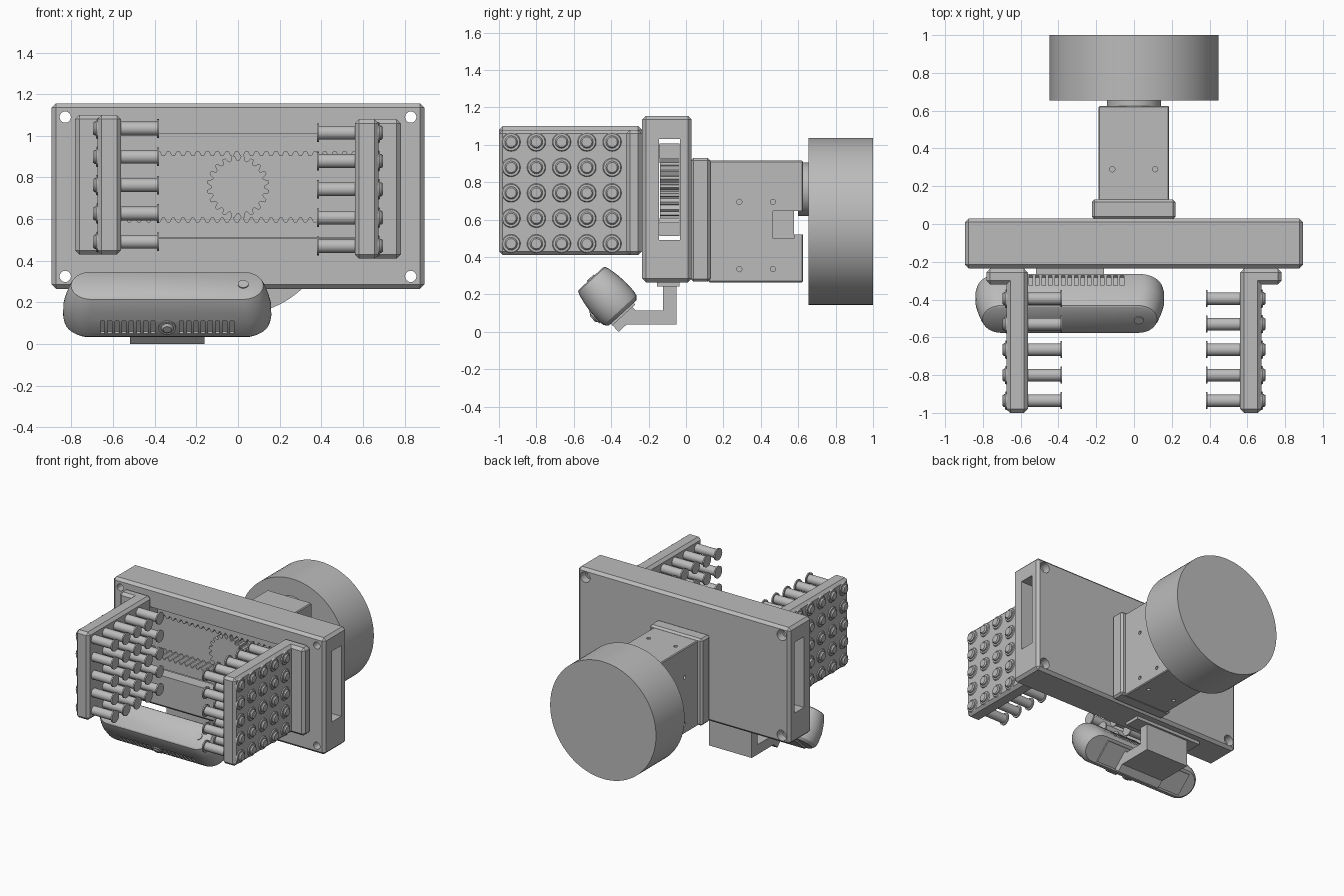
import bpy, bmesh, math
from mathutils import Matrix, Vector

if "Cube" in bpy.data.objects:
    bpy.data.objects.remove(bpy.data.objects["Cube"])

GREY = bpy.data.materials.new("plain_grey")
GREY.use_nodes = True
GREY.diffuse_color = (0.5, 0.5, 0.5, 1)
GREY.node_tree.nodes["Principled BSDF"].inputs["Base Color"].default_value = (0.5, 0.5, 0.5, 1)


def make(name, bm, matrix=None, smooth=False):
    bmesh.ops.recalc_face_normals(bm, faces=bm.faces)
    me = bpy.data.meshes.new(name)
    bm.to_mesh(me)
    bm.free()
    me.materials.append(GREY)
    ob = bpy.data.objects.new(name, me)
    bpy.context.scene.collection.objects.link(ob)
    if matrix:
        ob.matrix_world = matrix
    if smooth:
        smooth_object(ob)
    return ob


def smooth_object(ob, angle=35):
    bpy.ops.object.select_all(action='DESELECT')
    ob.select_set(True)
    bpy.context.view_layer.objects.active = ob
    bpy.ops.object.shade_smooth_by_angle(angle=math.radians(angle))


def add_box(bm, x, y, z, bevel=0):
    """Box from three (low, high) ranges, with optional chamfer."""
    size = [b - a for a, b in (x, y, z)]
    mid = [(a + b) / 2 for a, b in (x, y, z)]
    m = Matrix.Translation(mid) @ Matrix.Diagonal((*size, 1))
    verts = bmesh.ops.create_cube(bm, size=1, matrix=m)["verts"]
    if bevel:
        edges = list({e for v in verts for e in v.link_edges})
        bmesh.ops.bevel(bm, geom=edges, offset=bevel, segments=1, affect='EDGES')


def box(name, x, y, z, bevel=0, matrix=None):
    bm = bmesh.new()
    add_box(bm, x, y, z, bevel)
    return make(name, bm, matrix)


def add_cyl(bm, p0, p1, r, r2=None, seg=24):
    """Cylinder or cone between two points."""
    p0, p1 = Vector(p0), Vector(p1)
    d = p1 - p0
    m = Matrix.Translation((p0 + p1) / 2) @ d.to_track_quat('Z', 'Y').to_matrix().to_4x4()
    bmesh.ops.create_cone(bm, cap_ends=True, segments=seg, radius1=r,
                          radius2=r if r2 is None else r2, depth=d.length, matrix=m)


def prism(name, pts, y0, y1):
    """Extrude an (x, z) outline along y."""
    bm = bmesh.new()
    f = bm.faces.new([bm.verts.new((x, y0, z)) for x, z in pts])
    ext = bmesh.ops.extrude_face_region(bm, geom=[f])["geom"]
    bmesh.ops.translate(bm, vec=(0, y1 - y0, 0),
                        verts=[v for v in ext if isinstance(v, bmesh.types.BMVert)])
    return make(name, bm)


def cut(ob, bm, matrix=None):
    """Subtract the shapes in bm and discard the cutter."""
    cutter = make("cutter", bm, matrix)
    cutter.hide_render = True
    mod = ob.modifiers.new("cut", 'BOOLEAN')
    mod.operation, mod.solver, mod.object = 'DIFFERENCE', 'EXACT', cutter
    bpy.context.view_layer.update()
    me = bpy.data.meshes.new_from_object(ob.evaluated_get(bpy.context.evaluated_depsgraph_get()))
    ob.modifiers.clear()
    ob.data = me
    bpy.data.objects.remove(cutter)


# Gripper body with sliding channel, front window and corner bolt holes
body = box("gripper_body", (-.895, .895), (-.235, .03), (.265, 1.155), .02)
bm = bmesh.new()
add_box(bm, (-1, 1), (-.145, -.032), (.49, 1.03))
cut(body, bm)
bm = bmesh.new()
add_box(bm, (-.77, .77), (-.3, -.1), (.51, 1.01))
cut(body, bm)
bm = bmesh.new()
for x in (-.83, .83):
    for z in (.325, 1.09):
        add_cyl(bm, (x, -.3, z), (x, .1, z), .027)
cut(body, bm)
bm = bmesh.new()
for x in (-.83, .83):
    for z in (.325, 1.09):
        add_cyl(bm, (x, -.03, z), (x, .1, z), .04)
cut(body, bm)

# Rack and pinion drive inside the channel
PITCH, N = .047, 32
for name, base, root, tip in (("upper_rack", 1.008, .925, .902), ("lower_rack", .512, .585, .608)):
    pts = [(-N * PITCH / 2, base)]
    for i in range(N):
        x = (i - N / 2) * PITCH
        pts += [(x, root), (x + .012, tip), (x + .024, tip), (x + .036, root)]
    pts.append((N * PITCH / 2, root))
    pts.append((N * PITCH / 2, base))
    prism(name, pts, -.143, -.034)
pts = []
for i in range(20):
    for f, r in ((-.4, .127), (-.15, .15), (.15, .15), (.4, .127)):
        a = (i + .5 + f) * math.tau / 20
        pts.append((r * math.sin(a), .755 + r * math.cos(a)))
prism("pinion_gear", pts, -.14, -.036)

# Two jaws, each with a foot, a pad plate and a grid of pins
for side, label, top, rack_z in ((-1, "right", 1.10, (.93, 1.0)), (1, "left", 1.08, (.52, .58))):
    def span(a, b):
        return tuple(sorted((side * a, side * b)))
    zr = (top - .67, top)
    box(label + "_jaw_foot", span(.562, .782), (-.32, -.236), zr, .02)
    box(label + "_jaw_plate", span(.562, .675), (-1, -.25), zr, .02)
    box(label + "_jaw_link", span(.58, .76), (-.26, -.13), rack_z)
    bm = bmesh.new()
    for i in range(5):
        for j in range(5):
            y, z = -.935 + i * .135, top - .065 - j * .136
            for a, b, r, r2 in ((.38, .39, .045, .045), (.385, .58, .033, .033),
                                (.67, .682, .053, .046), (.675, .688, .034, .034),
                                (.688, .697, .034, .027)):
                add_cyl(bm, (side * a, y, z), (side * b, y, z), r, r2, 20)
    make(label + "_jaw_pins", bm, smooth=True)

# Rear neck, screw holes and cable notch
box("neck_flange", (-.223, .22), (.025, .13), (.268, .93), .014)
neck = box("neck_block", (-.188, .186), (.12, .625), (.265, .915), .006)
bm = bmesh.new()
for y in (.285, .465):
    for z in (.335, .695):
        for s in (-1, 1):
            add_cyl(bm, (s * .17, y, z), (s * .22, y, z), .014, seg=16)
for x in (-.115, .112):
    for z in (.265, .915):
        add_cyl(bm, (x, .29, z - .02), (x, .29, z + .02), .014, seg=16)
add_box(bm, (.1, .3), (.465, .577), (.5, .645))
add_box(bm, (-.3, .3), (.578, .7), (.52, .645))
cut(neck, bm)

# Round coupling and large rear drum
for name, y0, y1, z, r in (("coupling_disc", .6, .66, .762, .143), ("rear_drum", .655, 1.0, .59, .447)):
    bm = bmesh.new()
    add_cyl(bm, (0, y0, z), (0, y1, z), r, seg=96)
    make(name, bm, smooth=True)

# Tilted sensor: lofted stadium sections, local z points out of its flat face
TILT = Matrix.Translation((-.34, -.508, .285)) @ Matrix.Rotation(math.radians(42.5), 4, 'X')
bm = bmesh.new()
rings = []
for z, hu, hx in ((0, .088, .45), (-.006, .098, .462), (-.03, .107, .473), (-.08, .117, .488),
                  (-.13, .123, .499), (-.2, .124, .5), (-.23, .118, .494), (-.25, .1, .475)):
    ring = []
    for s in (1, -1):
        for k in range(17):
            a = math.pi * (k / 16 - .5)
            ring.append(bm.verts.new((s * (hx - hu + hu * math.cos(a)), s * hu * math.sin(a), z)))
    rings.append(ring)
for r0, r1 in zip(rings, rings[1:]):
    for k in range(len(r0)):
        n = (k + 1) % len(r0)
        bm.faces.new((r0[k], r0[n], r1[n], r1[k]))
bm.faces.new(rings[0])
bm.faces.new(rings[-1])
sensor = make("sensor_body", bm, TILT)

# Vent slots along both long sides
bm = bmesh.new()
for i in range(19):
    x = (i - 9) * .0345
    if abs(x) > .05:
        add_box(bm, (x - .01, x + .01), (-.2, -.108), (-.205, -.125))
    if abs(x) < .29:
        add_box(bm, (x - .01, x + .01), (.108, .2), (-.215, -.135))
cut(sensor, bm, TILT)
smooth_object(sensor, 30)

# Lens and button
bm = bmesh.new()
add_cyl(bm, (0, -.1, -.165), (0, -.13, -.165), .042)
add_cyl(bm, (0, -.13, -.165), (0, -.14, -.165), .03, .02)
make("sensor_lens", bm, TILT, True)
bm = bmesh.new()
add_cyl(bm, (.365, 0, -.02), (.365, 0, .006), .026)
make("sensor_button", bm, TILT, True)

# Bracket that hangs the sensor below the body
box("sensor_back_pad", (-.39, .34), (-.085, .08), (-.262, -.24), 0, TILT)
box("bracket_tilted_plate", (-.18, .18), (-.084, .06), (-.31, -.25), 0, TILT)
box("bracket_arm", (-.52, -.16), (-.33, -.05), (.04, .115))
box("bracket_post", (-.52, -.16), (-.122, -.05), (.1, .25))
box("bracket_top_flange", (-.62, -.06), (-.155, -.035), (.242, .268))
